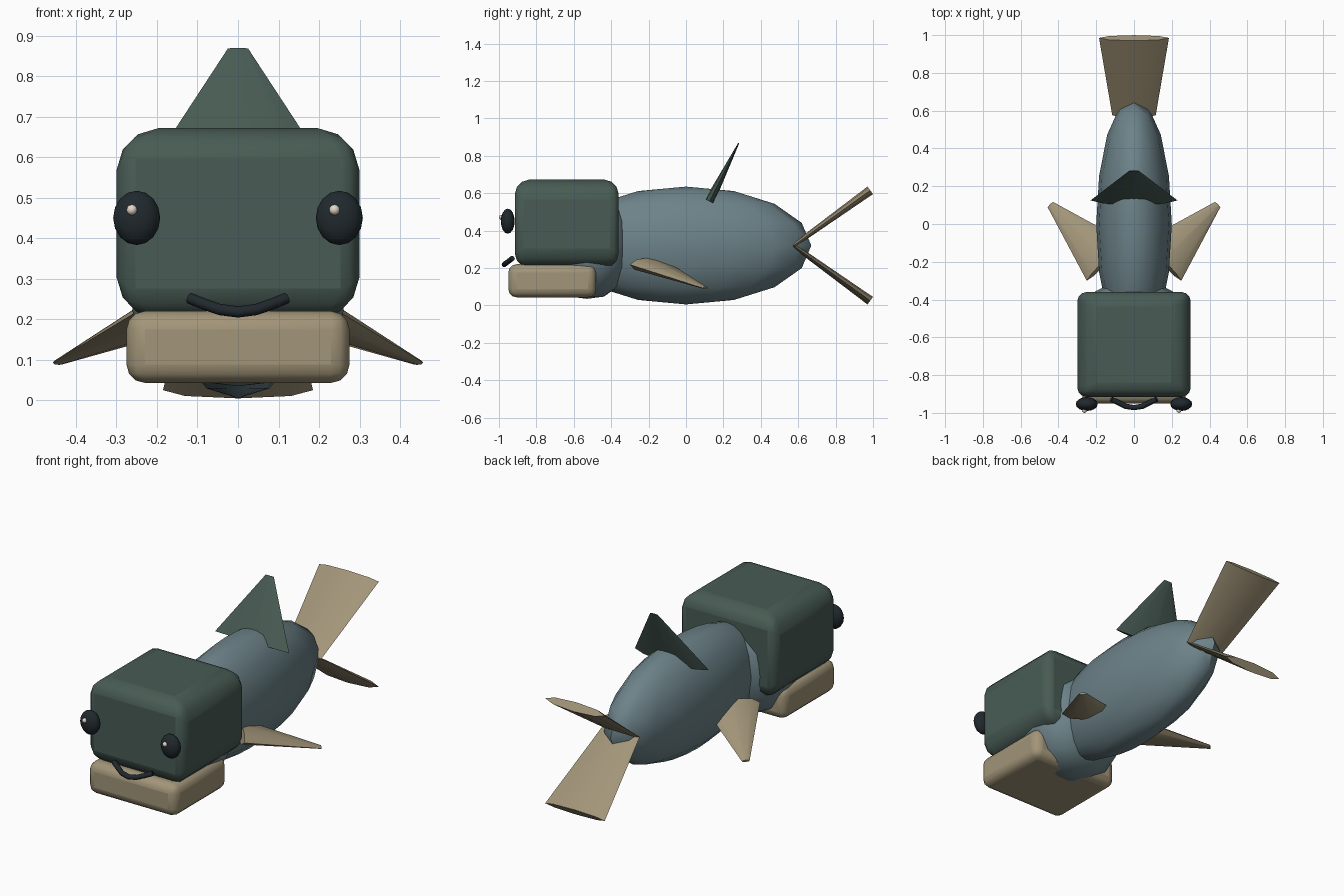
import bpy, bmesh, math
from mathutils import Vector, Matrix

if "Cube" in bpy.data.objects:
    bpy.data.objects.remove(bpy.data.objects["Cube"])


def material(name, rgb):
    m = bpy.data.materials.new(name)
    m.diffuse_color = (*rgb, 1)
    m.use_nodes = True
    m.node_tree.nodes["Principled BSDF"].inputs["Base Color"].default_value = m.diffuse_color
    return m


GREEN = material("dark_green", (0.065, 0.105, 0.088))
BLUE = material("grey_blue", (0.15, 0.225, 0.25))
TAN = material("tan", (0.36, 0.30, 0.19))
BLACK = material("near_black", (0.015, 0.022, 0.027))
PALE = material("pale", (0.75, 0.68, 0.60))


def add_object(name, bm, mat, angle=40):
    me = bpy.data.meshes.new(name)
    bmesh.ops.recalc_face_normals(bm, faces=bm.faces)
    bm.to_mesh(me)
    bm.free()
    me.materials.append(mat)
    ob = bpy.data.objects.new(name, me)
    bpy.context.collection.objects.link(ob)
    bpy.ops.object.select_all(action='DESELECT')
    ob.select_set(True)
    bpy.context.view_layer.objects.active = ob
    bpy.ops.object.shade_smooth_by_angle(angle=math.radians(angle))
    return ob


def ellipsoid(name, center, radii, mat, seg=16, rings=8, power=2):
    # power above 2 gives a boxier ellipsoid
    bm = bmesh.new()
    bmesh.ops.create_uvsphere(bm, u_segments=seg, v_segments=rings, radius=1)
    for v in bm.verts:
        n = sum(abs(c) ** power for c in v.co) ** (1 / power)
        v.co = Vector(c / n * r + o for c, r, o in zip(v.co, radii, center))
    return add_object(name, bm, mat, 60)


def rounded_box(name, lo, hi, width, weights, mat):
    # weights scale the rounding of edges running along x, y and z
    bm = bmesh.new()
    bmesh.ops.create_cube(bm, size=1)
    for v in bm.verts:
        v.co = Vector((a + b) / 2 + c * (b - a) for a, b, c in zip(lo, hi, v.co))
    layer = bm.edges.layers.float.new("bevel_weight_edge")
    for e in bm.edges:
        d = e.verts[1].co - e.verts[0].co
        e[layer] = weights[max(range(3), key=lambda i: abs(d[i]))]
    ob = add_object(name, bm, mat)
    bev = ob.modifiers.new("rounding", 'BEVEL')
    bev.limit_method = 'WEIGHT'
    bev.width = width
    bev.segments = 3
    return ob


def fin(name, root, tip, wide, root_size, tip_size, mat):
    # flattened eight-sided cone from root to tip; sizes are (half width, half thickness)
    root, tip, wide = Vector(root), Vector(tip), Vector(wide).normalized()
    thick = (tip - root).normalized().cross(wide)
    bm = bmesh.new()
    loops = []
    for c, (w, t) in ((root, root_size), (tip, tip_size)):
        loops.append([bm.verts.new(c + wide * w * math.cos(i * math.pi / 4)
                                   + thick * t * math.sin(i * math.pi / 4)) for i in range(8)])
    a, b = loops
    for i in range(8):
        j = (i + 1) % 8
        bm.faces.new((a[i], a[j], b[j], b[i]))
    bm.faces.new(a)
    bm.faces.new(b)
    return add_object(name, bm, mat, 50)


# body, neck, head and jaw
ellipsoid("body", (0, 0, 0.32), (0.2, 0.67, 0.315), BLUE)
ellipsoid("neck", (0, -0.53, 0.325), (0.27, 0.23, 0.29), BLUE, power=2.5)
rounded_box("head", (-0.3, -0.915, 0.2), (0.3, -0.36, 0.672), 0.105, (0.72, 1, 0.45), GREEN)
rounded_box("jaw", (-0.275, -0.95, 0.043), (0.275, -0.48, 0.22), 0.045, (1, 1, 1), TAN)

# eyes with glints
for s, side in ((-1, "left"), (1, "right")):
    ellipsoid(f"eye_{side}", (s * 0.25, -0.953, 0.45), (0.058, 0.037, 0.067), BLACK)
    ellipsoid(f"eye_glint_{side}", (s * 0.25 - 0.012, -0.987, 0.47), (0.013,) * 3, PALE)

# mouth tube
cu = bpy.data.curves.new("mouth", 'CURVE')
cu.dimensions = '3D'
cu.bevel_depth = 0.014
cu.bevel_resolution = 2
cu.use_fill_caps = True
half = [(0.12, -0.928, 0.252), (0.085, -0.945, 0.238), (0.045, -0.965, 0.224)]
pts = [(-x, y, z) for x, y, z in half] + [(0, -0.972, 0.218)] + half[::-1]
sp = cu.splines.new('POLY')
sp.points.add(len(pts) - 1)
for p, co in zip(sp.points, pts):
    p.co = (*co, 1)
cu.materials.append(BLACK)
bpy.context.collection.objects.link(bpy.data.objects.new("mouth", cu))

# fins
fin("dorsal_fin", (0, 0.125, 0.555), (0, 0.282, 0.868), (1, 0, 0), (0.23, 0.027), (0.025, 0.003), GREEN)
for s, side in ((-1, "left"), (1, "right")):
    fin(f"side_fin_{side}", (s * 0.147, -0.197, 0.218), (s * 0.443, 0.103, 0.093),
        (s, -1, 0), (0.146, 0.04), (0.02, 0.006), TAN)
for s, side in ((-1, "lower"), (1, "upper")):
    fin(f"tail_fin_{side}", (0, 0.575, 0.32), (0, 0.985, 0.32 + s * 0.295),
        (1, 0, 0), (0.115, 0.012), (0.185, 0.025), TAN)
